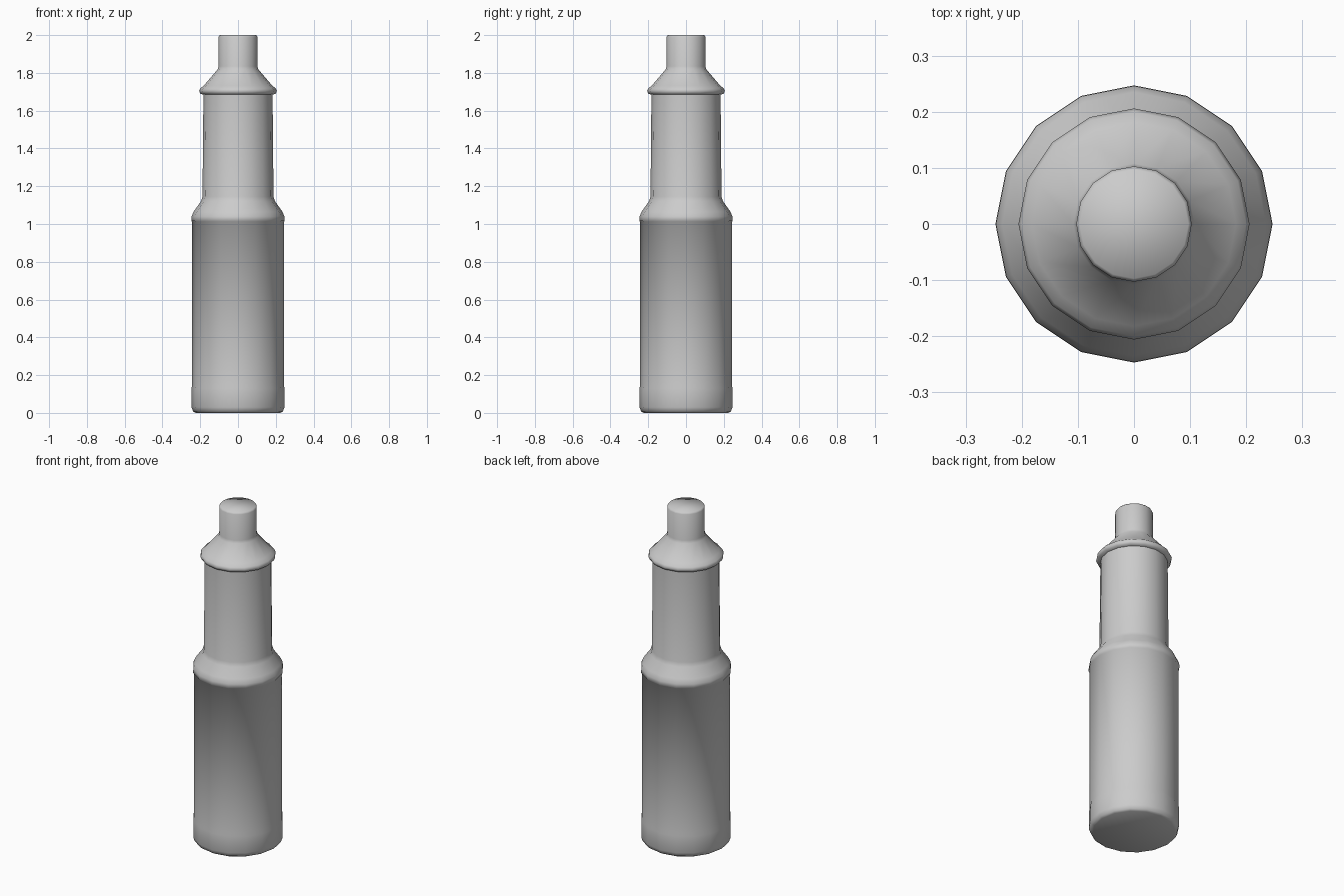
import bpy, bmesh, math

if "Cube" in bpy.data.objects:
    bpy.data.objects.remove(bpy.data.objects["Cube"])

SIDES = 16


def lathe(name, profile, angle):
    """Revolve (radius, height) points around z, capping both ends."""
    bm = bmesh.new()
    rings = [[bm.verts.new((r * math.cos(math.tau * i / SIDES),
                            r * math.sin(math.tau * i / SIDES), z))
              for i in range(SIDES)] for r, z in profile]
    for low, high in zip(rings, rings[1:]):
        for i in range(SIDES):
            j = (i + 1) % SIDES
            bm.faces.new((low[i], low[j], high[j], high[i]))
    bm.faces.new(rings[0][::-1])
    bm.faces.new(rings[-1])
    mesh = bpy.data.meshes.new(name)
    bm.to_mesh(mesh)
    bm.free()
    obj = bpy.data.objects.new(name, mesh)
    bpy.context.collection.objects.link(obj)
    bpy.context.view_layer.objects.active = obj
    obj.select_set(True)
    bpy.ops.object.shade_smooth_by_angle(angle=math.radians(angle))
    obj.select_set(False)
    return obj


bottle = lathe("bottle", [
    # rounded base
    (0.225, 0.0), (0.238, 0.008), (0.246, 0.03), (0.246, 0.13),
    # lower body with a fine lip at its top
    (0.243, 0.15), (0.243, 1.013), (0.247, 1.016),
    # lower shoulder
    (0.246, 1.04), (0.235, 1.066), (0.196, 1.12), (0.188, 1.145),
    # upper body
    (0.183, 1.685),
    # rolled collar
    (0.200, 1.69), (0.206, 1.705), (0.200, 1.718), (0.182, 1.732),
    # sloping shoulder and neck
    (0.108, 1.818), (0.103, 1.835), (0.103, 1.99), (0.097, 2.0),
], 60)
